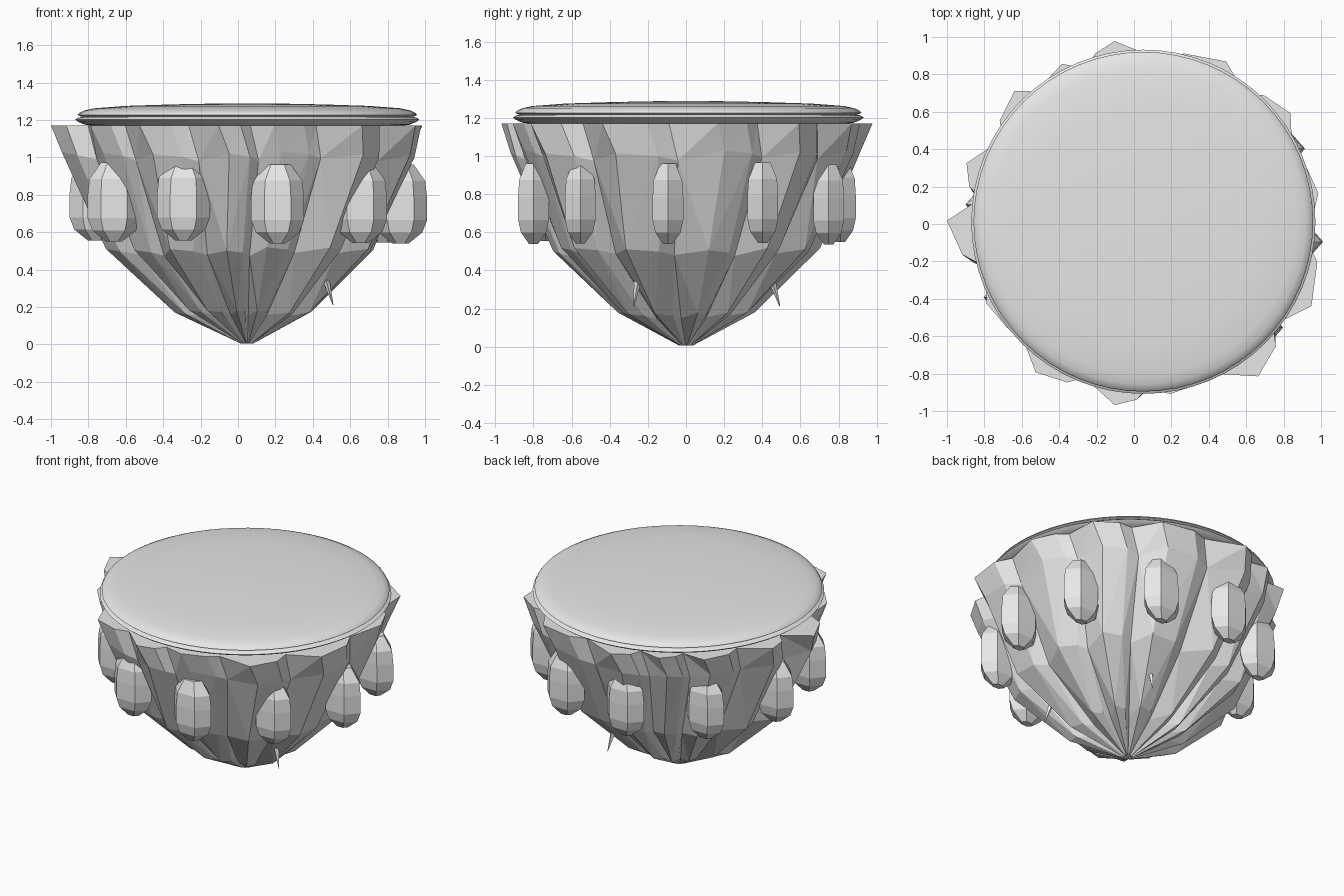
import bpy, bmesh, math, random
from mathutils import Vector, Matrix

random.seed(4)
CX = 0.05

if "Cube" in bpy.data.objects:
    bpy.data.objects.remove(bpy.data.objects["Cube"])

grey = bpy.data.materials.new("pale_grey")
grey.use_nodes = True
grey.diffuse_color = (0.8, 0.8, 0.8, 1)
grey.node_tree.nodes["Principled BSDF"].inputs["Base Color"].default_value = (0.8, 0.8, 0.8, 1)


def skin_rings(name, rings, smooth=False, facet=False):
    """Join equal rings of points with quads and close both ends."""
    bm = bmesh.new()
    loops = [[bm.verts.new(p) for p in ring] for ring in rings]
    n = len(loops[0])
    for low, high in zip(loops, loops[1:]):
        for i in range(n):
            j = (i + 1) % n
            bm.faces.new((low[i], low[j], high[j], high[i]))
    if facet:
        bmesh.ops.triangulate(bm, faces=bm.faces[:])
    bm.faces.new(loops[0][::-1])
    bm.faces.new(loops[-1])
    bmesh.ops.recalc_face_normals(bm, faces=bm.faces)
    mesh = bpy.data.meshes.new(name)
    bm.to_mesh(mesh)
    bm.free()
    mesh.materials.append(grey)
    obj = bpy.data.objects.new(name, mesh)
    bpy.context.collection.objects.link(obj)
    if smooth:
        bpy.ops.object.select_all(action='DESELECT')
        obj.select_set(True)
        bpy.context.view_layer.objects.active = obj
        bpy.ops.object.shade_smooth_by_angle(angle=math.radians(60))


def polar(radius, angle, z, cx=CX, cy=0.0):
    return Vector((cx + radius * math.cos(angle), cy + radius * math.sin(angle), z))


# Fluted bowl: pointed ridges (angle, rim radius), each falling slowly into a groove
ridges = [(-181, 1.05), (-153, .94), (-126, .98), (-99, .98), (-81, .92), (-53, 1.02),
          (-26, 1.0), (10, .95), (37, .985), (63, .975), (99, .99), (117, .96),
          (134, .99), (161, 1.0)]
# Levels: height, ridge scale, groove radius, ridge twist, ridge lift
levels = [(.005, .035, .02, 0, 0), (.16, .37, .25, 0, .015), (.49, .72, .60, 0, .02),
          (1.0, .945, .845, 3, .025), (1.17, 1.0, .88, 0, 0)]
rings = []
for z, scale, groove, twist, lift in levels:
    ring = []
    for k, (angle, radius) in enumerate(ridges):
        gap = (ridges[(k + 1) % len(ridges)][0] - angle) % 360
        tip = radius * scale
        wobble = random.uniform(-.5, .5) * lift
        for share, depth in ((0, 0), (.38, .4), (.56, 1)):
            turn = math.radians(angle + twist + share * gap)
            ring.append(polar(tip + (groove - tip) * depth, turn,
                              z + wobble + lift * (1 - 1.5 * depth)))
    rings.append(ring)
skin_rings("fluted_bowl", rings, facet=True)

# Domed lid with a grooved double rim
lid_profile = [(.80, 1.165), (.87, 1.175), (.905, 1.19), (.92, 1.202), (.905, 1.212),
               (.885, 1.217), (.908, 1.226), (.90, 1.237), (.87, 1.251), (.82, 1.262),
               (.65, 1.275), (.40, 1.283), (.15, 1.288), (.02, 1.289)]
SIDES = 64
skin_rings("domed_lid", [[polar(r, math.tau * i / SIDES, z, CX, .012) for i in range(SIDES)]
                         for r, z in lid_profile], smooth=True)

# Ten six-sided studs, all facing the same way
stud_profile = [(.3, .545), (.82, .605), (1.0, .67), (1.0, .79), (.93, .88), (.5, .967)]
for k in range(10):
    centre = polar(.82, math.radians(-79 + 36 * k), 0, CX + .005, .005)
    drop = random.uniform(-.01, .01)
    stud = [[centre + Vector((.142 * r * math.cos(a), .093 * r * math.sin(a), z + drop))
             for a in (math.tau * i / 6 for i in range(6))] for r, z in stud_profile]
    skin_rings(f"stud_{k + 1}", stud)

# Two thin thorns low on the bowl
for k, angle in enumerate((-31, 67)):
    base = polar(.49, math.radians(angle), .345)
    tip = polar(.535, math.radians(angle), .21)
    side = Vector((.02, 0, 0))
    thorn = [[end + Matrix.Rotation(math.tau * i / 4, 3, 'Z') @ (side * s) for i in range(4)]
             for end, s in ((base, 1), (tip, .1))]
    skin_rings(f"thorn_{k + 1}", thorn)
